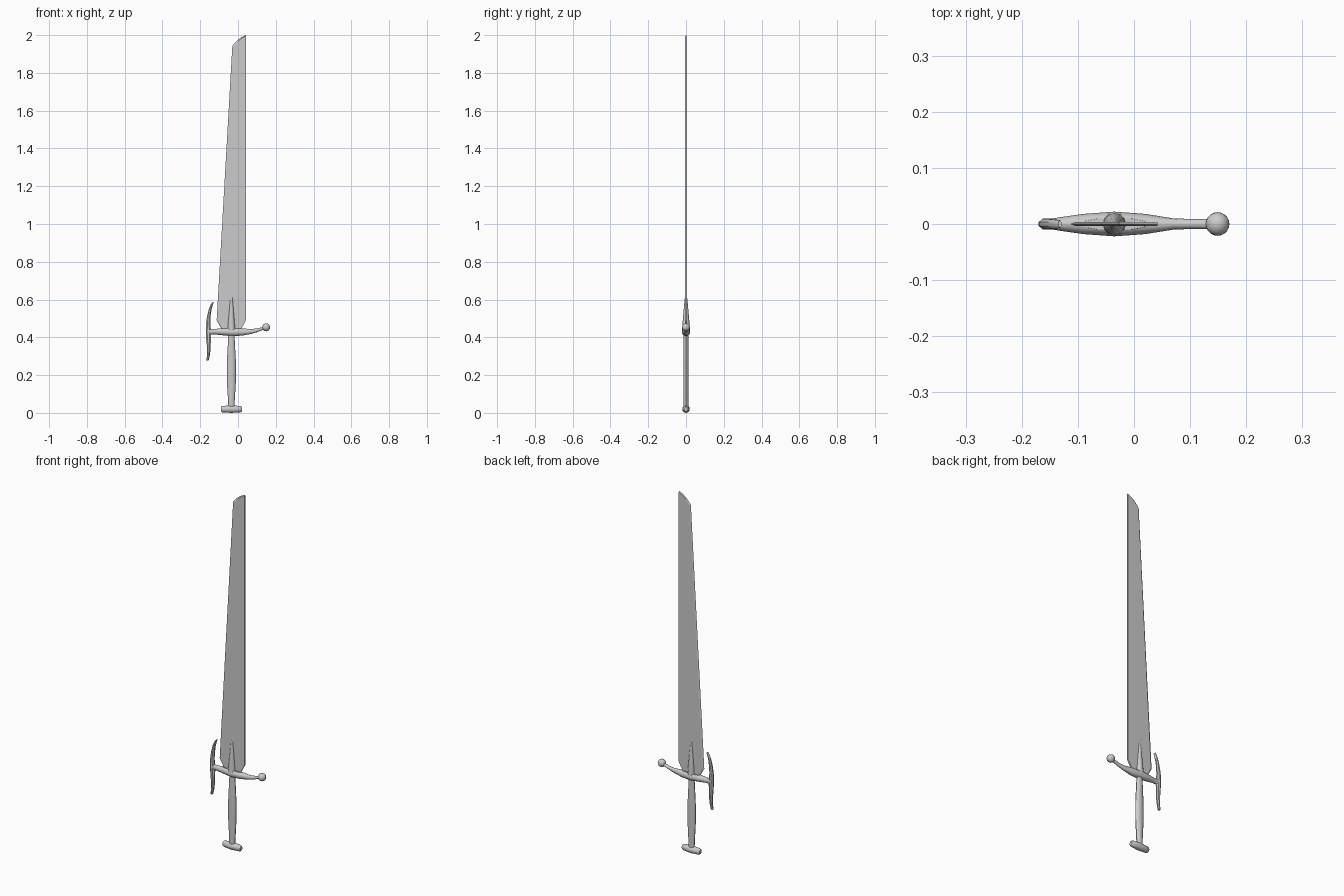
import bpy, bmesh, math
from mathutils import Vector

CX = -0.035  # grip axis


def finish(name, bm, angle=35):
    bmesh.ops.recalc_face_normals(bm, faces=bm.faces)
    me = bpy.data.meshes.new(name)
    bm.to_mesh(me)
    bm.free()
    ob = bpy.data.objects.new(name, me)
    bpy.context.collection.objects.link(ob)
    bpy.ops.object.select_all(action='DESELECT')
    ob.select_set(True)
    bpy.context.view_layer.objects.active = ob
    bpy.ops.object.shade_smooth_by_angle(angle=math.radians(angle))
    return ob


def loft(name, sections, n=12, axis='Z', turn=0.0):
    """Sections are (x, z, half width in plane, half depth in y)."""
    bm = bmesh.new()
    rings = []
    for x, z, r, ry in sections:
        ring = []
        for i in range(n):
            a = 2 * math.pi * i / n + turn
            u, v = r * math.cos(a), ry * math.sin(a)
            ring.append(bm.verts.new((x + u, v, z) if axis == 'Z' else (x, v, z + u)))
        rings.append(ring)
    for a, b in zip(rings, rings[1:]):
        for i in range(n):
            j = (i + 1) % n
            bm.faces.new((a[i], a[j], b[j], b[i]))
    bm.faces.new(rings[0])
    bm.faces.new(rings[-1])
    return finish(name, bm)


# Blade: single-edged slab, ground thin along the left side
outer = [(0.015, 0.44), (0.042, 0.49), (0.042, 2.0), (0.02, 1.99), (-0.005, 1.972),
         (-0.03, 1.943), (-0.113, 0.49), (-0.085, 0.44)]
inner = [(0.015, 0.44), (0.042, 0.49), (0.042, 1.995), (0.02, 1.984), (0.0, 1.968),
         (-0.023, 1.940), (-0.103, 0.49), (-0.079, 0.44)]
bm = bmesh.new()
edge = [bm.verts.new((x, 0, z)) for x, z in outer]
for y in (-0.004, 0.004):
    side = [bm.verts.new((x, y, z)) for x, z in inner]
    bm.faces.new(side)
    for i in range(len(edge)):
        j = (i + 1) % len(edge)
        bm.faces.new((edge[i], edge[j], side[j], side[i]))
finish("blade", bm, 5)

# Spike reinforcing the blade root
loft("blade_spike", [(CX, 0.43, 0.021, 0.021), (CX, 0.47, 0.019, 0.019),
                     (CX, 0.56, 0.011, 0.011), (CX, 0.655, 0.002, 0.002)], 12)

# Crossguard, swelling at the grip and rising to the ball
loft("crossguard", [(-0.163, 0.430, 0.022, 0.010), (-0.145, 0.430, 0.015, 0.010),
                    (-0.125, 0.430, 0.014, 0.013), (-0.09, 0.430, 0.018, 0.018),
                    (CX, 0.428, 0.022, 0.022), (0.02, 0.428, 0.019, 0.018),
                    (0.07, 0.431, 0.013, 0.010), (0.10, 0.437, 0.010, 0.009),
                    (0.125, 0.445, 0.008, 0.009), (0.148, 0.453, 0.008, 0.009)], 12, 'X')

# Collar where the blade enters the guard
loft("blade_collar", [(CX, 0.425, 0.064, 0.013), (CX, 0.448, 0.060, 0.011)], 12)

# Ball at the right end of the guard
bm = bmesh.new()
bmesh.ops.create_uvsphere(bm, u_segments=20, v_segments=12, radius=0.021)
bmesh.ops.translate(bm, verts=bm.verts, vec=Vector((0.149, 0, 0.453)))
finish("guard_ball", bm)

# Curved prong across the left end of the guard
loft("guard_prong", [(-0.162, 0.277, 0.007, 0.008), (-0.157, 0.300, 0.008, 0.009),
                     (-0.154, 0.340, 0.010, 0.010), (-0.156, 0.385, 0.013, 0.010),
                     (-0.156, 0.430, 0.015, 0.010), (-0.158, 0.475, 0.012, 0.010),
                     (-0.154, 0.515, 0.010, 0.010), (-0.147, 0.550, 0.008, 0.009),
                     (-0.138, 0.575, 0.006, 0.008), (-0.132, 0.587, 0.003, 0.007)],
     8, turn=math.pi / 8)

# Grip
loft("grip", [(CX, 0.03, 0.016, 0.013), (CX, 0.07, 0.018, 0.013),
              (CX, 0.17, 0.024, 0.014), (CX, 0.27, 0.024, 0.014),
              (CX, 0.36, 0.019, 0.013), (CX, 0.415, 0.016, 0.012)], 12)

# Pommel: short crossbar
loft("pommel", [(-0.090, 0.020, 0.012, 0.010), (-0.084, 0.020, 0.017, 0.014),
                (-0.06, 0.020, 0.018, 0.018), (CX, 0.020, 0.020, 0.020),
                (-0.01, 0.020, 0.018, 0.018), (0.014, 0.020, 0.017, 0.014),
                (0.020, 0.020, 0.012, 0.010)], 12, 'X')
